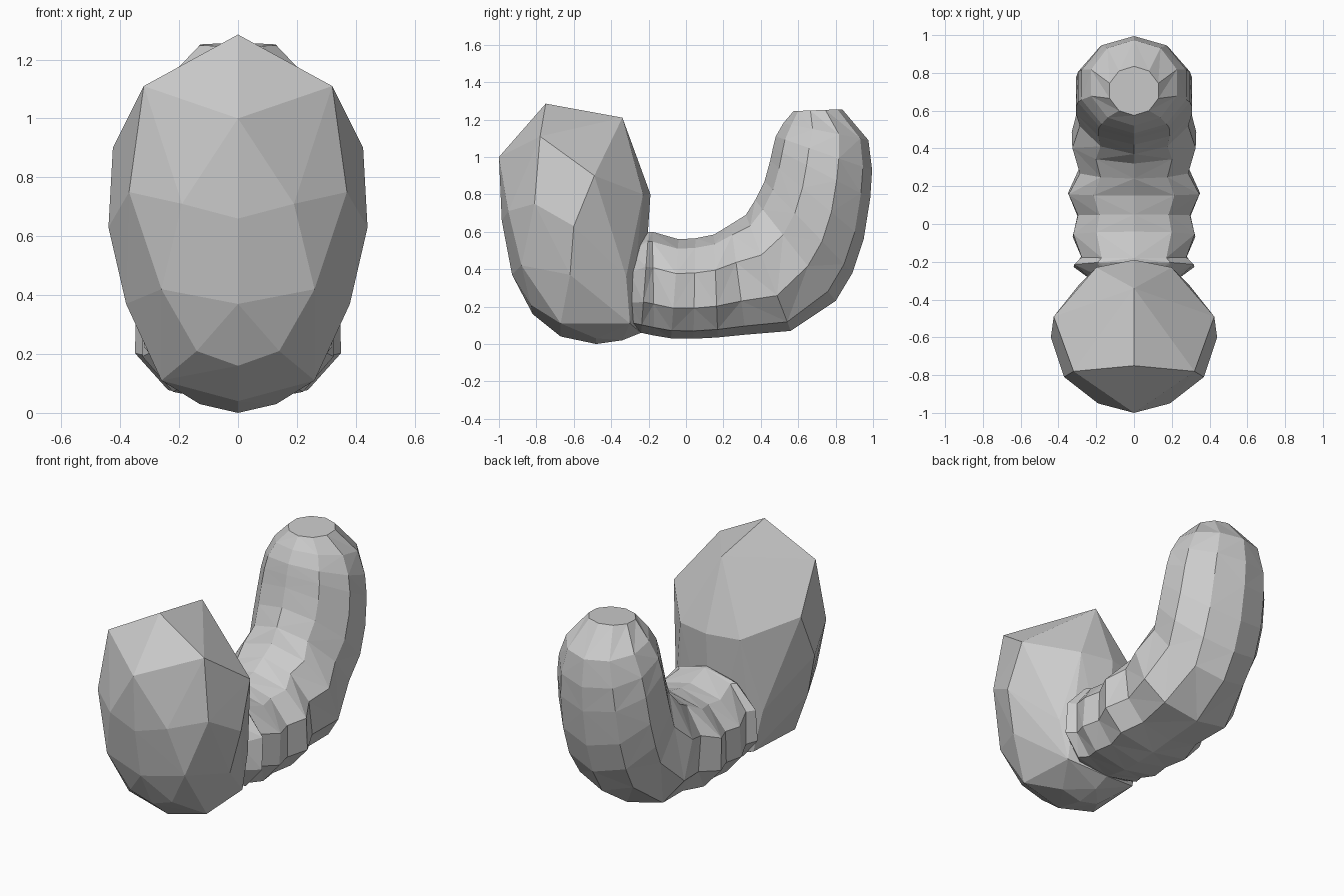
import bpy, bmesh, math

if "Cube" in bpy.data.objects:
    bpy.data.objects.remove(bpy.data.objects["Cube"])


def finish(name, bm):
    bmesh.ops.recalc_face_normals(bm, faces=bm.faces)
    mesh = bpy.data.meshes.new(name)
    bm.to_mesh(mesh)
    bm.free()
    obj = bpy.data.objects.new(name, mesh)
    bpy.context.collection.objects.link(obj)
    return obj


# Head: faceted convex lump, centre-line profile plus mirrored side points
centre = [(-.75, 1.285), (-.34, 1.21), (-.19, .80), (-1, 1.0), (-.985, .66),
          (-.93, .37), (-.82, .16), (-.67, .04), (-.48, 0), (-.34, .02), (-.24, .06)]
side = [(.32, -.78, 1.11), (.425, -.49, .90), (.44, -.60, .63), (.38, -.62, .37),
        (.37, -.81, .75), (.19, -.95, .71), (.26, -.88, .42), (.20, -.23, .80),
        (.27, -.33, .62), (.29, -.32, .36), (.26, -.67, .11), (.24, -.30, .11),
        (.14, -.83, .21), (.13, -.48, .03)]
bm = bmesh.new()
for y, z in centre:
    bm.verts.new((0, y, z))
for x, y, z in side:
    for s in (-1, 1):
        bm.verts.new((s * x, y, z))
res = bmesh.ops.convex_hull(bm, input=bm.verts)
loose = [v for v in bm.verts if not v.link_faces]
bmesh.ops.delete(bm, geom=loose, context='VERTS')
finish("head", bm)

# Body: rings given as inner point (y, z), outer point (y, z), half width
rings = [(-.30, .54, -.30, .08, .22), (-.20, .60, -.24, .06, .32),
         (-.18, .60, -.17, .045, .28), (-.04, .56, -.08, .03, .325),
         (.05, .565, .04, .028, .30), (.15, .585, .17, .035, .35),
         (.24, .64, .32, .05, .29), (.32, .69, .56, .07, .33),
         (.37, .77, .80, .23, .29), (.42, .87, .89, .38, .31),
         (.45, .98, .95, .56, .31), (.465, 1.05, .985, .78, .30),
         (.48, 1.11, .995, .93, .28), (.52, 1.18, .975, 1.09, .23),
         (.575, 1.245, .835, 1.255, .13)]
SIDES = 10
bm = bmesh.new()
loops = []
for iy, iz, oy, oz, w in rings:
    loop = []
    boxy = 0.8 if oz < .1 else 1.0      # belly rings are squarer underneath
    for k in range(SIDES):
        t = 2 * math.pi * k / SIDES
        c, s = math.cos(t), math.sin(t)
        if c < 0:
            s = math.copysign(abs(s) ** boxy, s)
            c = -abs(c) ** boxy
        loop.append(bm.verts.new((w * s * 1.04, (iy + oy) / 2 + (iy - oy) / 2 * c,
                                  (iz + oz) / 2 + (iz - oz) / 2 * c)))
    loops.append(loop)
for i, (a, b) in enumerate(zip(loops, loops[1:])):
    for k in range(SIDES):
        n = (k + 1) % SIDES
        # mirrored diagonals that alternate along the body
        if (k < SIDES // 2) == (i % 2 == 0):
            bm.faces.new((a[k], a[n], b[n]))
            bm.faces.new((a[k], b[n], b[k]))
        else:
            bm.faces.new((a[k], a[n], b[k]))
            bm.faces.new((a[n], b[n], b[k]))
bm.faces.new(loops[0])
bm.faces.new(loops[-1])
finish("curled_body", bm)
